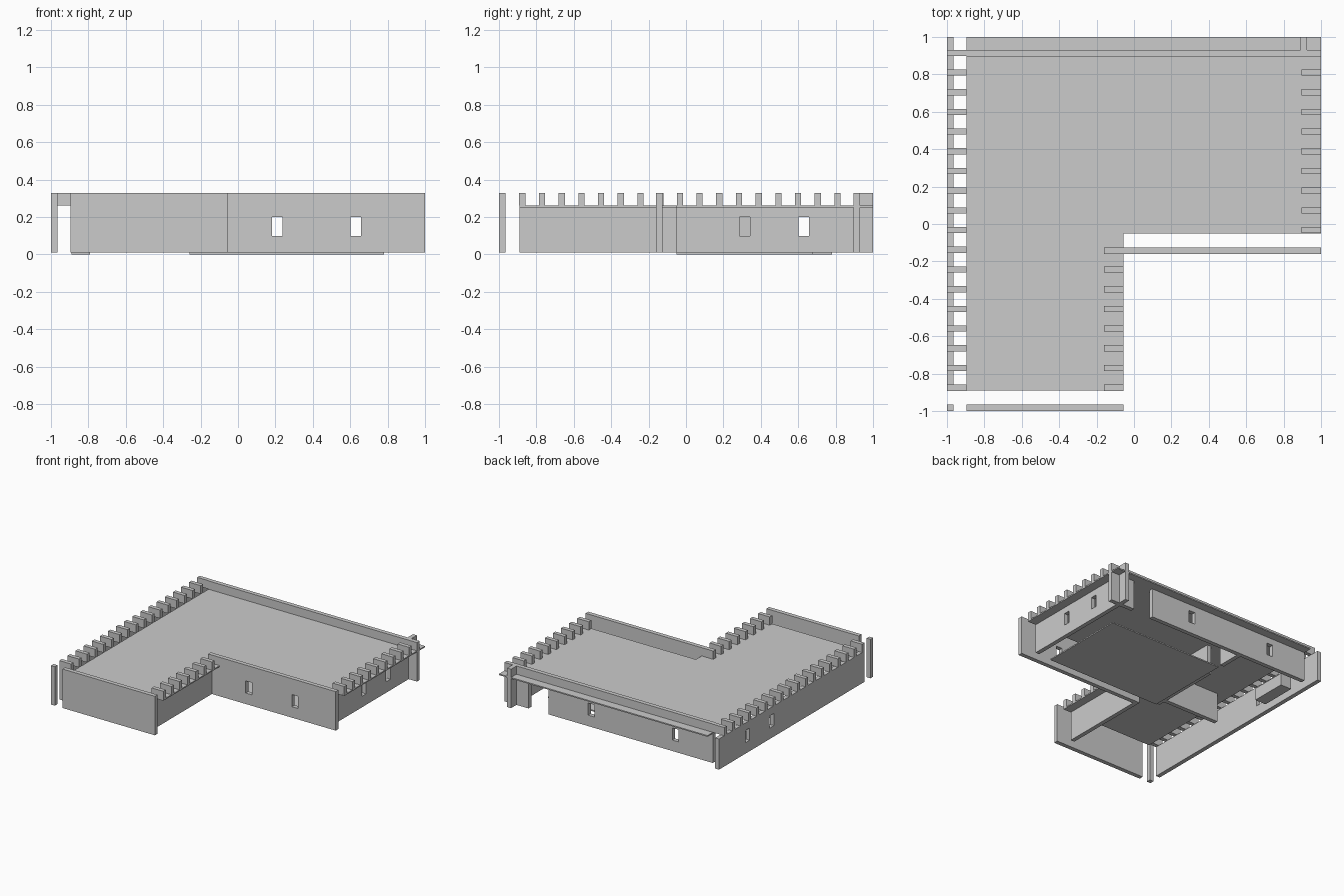
import bpy, bmesh
from mathutils import Vector

if "Cube" in bpy.data.objects:
    bpy.data.objects.remove(bpy.data.objects["Cube"])

T = 0.035                          # wall thickness
Z0, ZR, ZT = 0.01, 0.262, 0.33     # wall base, roof level, parapet top
WIN_Z = (0.10, 0.20)
WIN_W = 0.056


def finish(bm, name):
    bmesh.ops.recalc_face_normals(bm, faces=bm.faces)
    me = bpy.data.meshes.new(name)
    bm.to_mesh(me)
    bm.free()
    ob = bpy.data.objects.new(name, me)
    bpy.context.collection.objects.link(ob)
    return ob


def box(name, x0, x1, y0, y1, z0, z1):
    bm = bmesh.new()
    bmesh.ops.create_cube(bm, size=1)
    for v in bm.verts:
        v.co = ((x0 + x1) / 2 + v.co.x * (x1 - x0),
                (y0 + y1) / 2 + v.co.y * (y1 - y0),
                (z0 + z1) / 2 + v.co.z * (z1 - z0))
    return finish(bm, name)


def extrude_up(bm, offset):
    r = bmesh.ops.extrude_face_region(bm, geom=bm.faces[:])
    moved = [e for e in r["geom"] if isinstance(e, bmesh.types.BMVert)]
    bmesh.ops.translate(bm, verts=moved, vec=offset)


def wall(name, axis, a, b, pos, top, windows=()):
    """Wall along axis from a to b, thickness going + from pos, with square holes."""
    us = [a] + [w + s * WIN_W / 2 for w in sorted(windows) for s in (-1, 1)] + [b]
    zs = [Z0, *WIN_Z, top]
    bm = bmesh.new()

    def pt(u, z):
        return (u, pos, z) if axis == "x" else (pos, u, z)
    for i in range(len(us) - 1):
        for j in range(3):
            if i % 2 and j == 1:
                continue
            u0, u1, z0, z1 = us[i], us[i + 1], zs[j], zs[j + 1]
            bm.faces.new([bm.verts.new(pt(*p)) for p in
                          ((u0, z0), (u1, z0), (u1, z1), (u0, z1))])
    bmesh.ops.remove_doubles(bm, verts=bm.verts, dist=1e-5)
    extrude_up(bm, Vector((0, T, 0)) if axis == "x" else Vector((T, 0, 0)))
    return finish(bm, name)


# L-shaped roof slab
bm = bmesh.new()
outline = [(-0.895, -0.89), (-0.055, -0.89), (-0.055, -0.05),
           (1, -0.05), (1, 1), (-0.895, 1)]
bm.faces.new([bm.verts.new((x, y, ZR - 0.01)) for x, y in outline])
extrude_up(bm, Vector((0, 0, 0.01)))
finish(bm, "roof_slab")

# outer walls
wall("left_wall", "y", -0.89, 1.0, -1.0, ZR, (0.315, 0.63))
wall("front_wall", "x", -0.895, -0.055, -1.0, ZT)
wall("courtyard_front_wall", "x", -0.16, 1.0, -0.16, ZT, (0.21, 0.63))
wall("courtyard_side_wall", "y", -0.89, -0.125, -0.16, ZR)
wall("right_wall", "y", -0.05, 0.895, 0.89, ZR, (0.315, 0.63))
wall("back_wall", "x", -0.895, 0.60, 0.895, ZR, (-0.555, 0.21))
box("back_parapet", -0.895, 1, 0.895, 0.93, ZR, ZT)

# corner posts and the wall stubs beside the back doorway
box("front_left_post", -1, -1 + T, -1, -1 + T, Z0, ZT)
box("back_right_stub", 0.78, 1, 0.895, 0.93, Z0, ZR)
box("back_right_fin", 0.89, 0.925, 0.93, 1, Z0, ZT)

# interior partitions
wall("hall_partition", "y", -0.05, 0.55, -0.295, ZR - 0.01)
wall("hall_partition_end", "y", 0.70, 0.895, -0.295, ZR - 0.01)
wall("room_partition", "x", -0.79, -0.295, 0.0, ZR - 0.01)

# floor and bench
box("floor_slab", -0.26, 0.78, -0.05, 0.68, 0, Z0)
box("bench", -0.89, -0.79, 0.48, 0.78, 0, 0.10)

# roof beams along the side walls
STEP, FIRST, BW = 0.1053, 0.915, 0.033
for i in range(18):
    y = FIRST - i * STEP
    box(f"left_beam_{i}", -1, -0.895, y - BW / 2, y + BW / 2, ZR, ZT)
    if 1 <= i <= 9:
        box(f"right_beam_{i}", 0.895, 1, y - BW / 2, y + BW / 2, ZR, ZT)
    if i >= 11:
        box(f"inner_beam_{i}", -0.16, -0.055, y - BW / 2, y + BW / 2, ZR, ZT)
